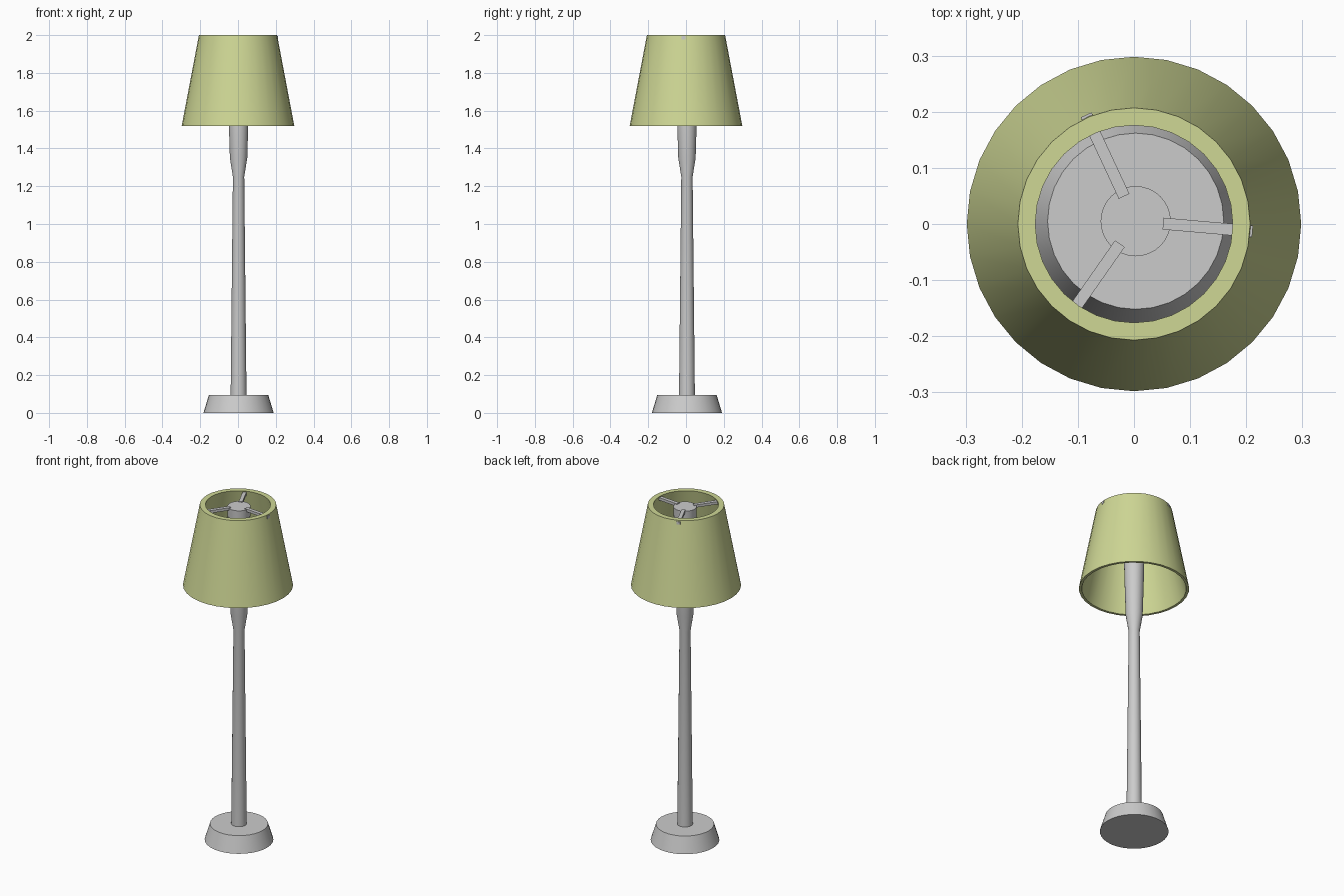
import bpy, bmesh, math
from mathutils import Matrix

if "Cube" in bpy.data.objects:
    bpy.data.objects.remove(bpy.data.objects["Cube"])

CX, CY = 0.003, 0.005      # stand sits slightly off the shade's axis


def lathe(name, profile, loc=(0, 0), sides=32, closed=False):
    """Spin an (r, z) profile round z; open profiles get capped ends."""
    bm = bmesh.new()
    rings = [[bm.verts.new((r * math.cos(2 * math.pi * i / sides),
                            r * math.sin(2 * math.pi * i / sides), z))
              for i in range(sides)] for r, z in profile]
    pairs = list(zip(rings, rings[1:]))
    if closed:
        pairs.append((rings[-1], rings[0]))
    else:
        bm.faces.new(rings[0][::-1])
        bm.faces.new(rings[-1])
    for a, b in pairs:
        for i in range(sides):
            j = (i + 1) % sides
            bm.faces.new((a[i], a[j], b[j], b[i]))
    return finish(name, bm, (loc[0], loc[1], 0))


def finish(name, bm, loc):
    bmesh.ops.recalc_face_normals(bm, faces=bm.faces)
    mesh = bpy.data.meshes.new(name)
    bm.to_mesh(mesh)
    bm.free()
    obj = bpy.data.objects.new(name, mesh)
    obj.location = loc
    bpy.context.collection.objects.link(obj)
    bpy.ops.object.select_all(action='DESELECT')
    obj.select_set(True)
    bpy.context.view_layer.objects.active = obj
    bpy.ops.object.shade_smooth_by_angle(angle=math.radians(30))
    return obj


# Tapered foot
lathe("base", [(0.186, 0), (0.157, 0.095)], (CX, CY))

# Pole: narrows upward, then flares into the socket column
lathe("pole", [(0.042, 0.09), (0.030, 1.25), (0.046, 1.35),
               (0.051, 1.52), (0.0625, 1.99)], (CX, CY))

# Hollow conical shade with a thin lower rim and thicker top
shade = lathe("shade", [(0.298, 1.52), (0.207, 2.0), (0.176, 2.0),
                        (0.270, 1.57), (0.283, 1.52)], closed=True)
mat = bpy.data.materials.new("shade_fabric")
mat.diffuse_color = (0.62, 0.68, 0.30, 1)
mat.use_nodes = True
mat.node_tree.nodes["Principled BSDF"].inputs["Base Color"].default_value = mat.diffuse_color
shade.data.materials.append(mat)

# Three spokes from the pole to the shade
for k in range(3):
    bm = bmesh.new()
    bmesh.ops.create_cube(bm, size=1, matrix=Matrix.Translation((0.129, 0, 1.986))
                          @ Matrix.Diagonal((0.160, 0.021, 0.016, 1)))
    bmesh.ops.rotate(bm, verts=bm.verts,
                     matrix=Matrix.Rotation(math.radians(-5 + 120 * k), 3, 'Z'))
    finish(f"spoke_{k + 1}", bm, (CX, CY, 0))
